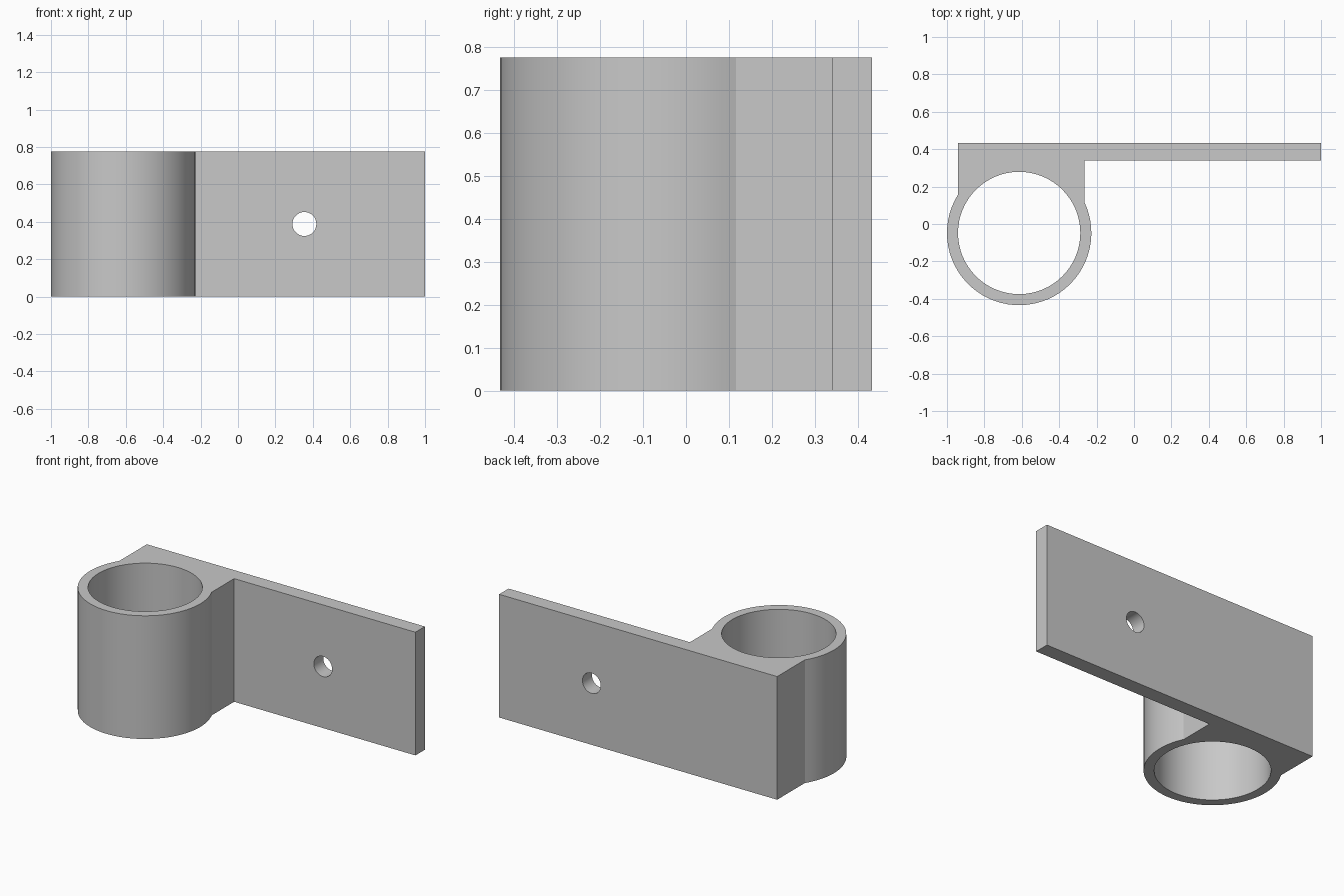
import bpy, bmesh
from math import cos, sin, pi, atan2, sqrt
from mathutils import Matrix

cube = bpy.data.objects.get("Cube")
if cube:
    bpy.data.objects.remove(cube, do_unlink=True)

HEIGHT = 0.777
CX, CY = -0.614, -0.048          # axis of the tube
R_OUT, R_IN = 0.386, 0.327
BLOCK_L, BLOCK_R = -0.94, -0.265  # sides of the block behind the tube
BACK, PLATE_FRONT = 0.434, 0.34

grey = bpy.data.materials.new("grey_metal")
grey.use_nodes = True
colour = (0.58, 0.58, 0.58, 1)
grey.diffuse_color = colour
grey.node_tree.nodes["Principled BSDF"].inputs["Base Color"].default_value = colour


def make_object(name, bm):
    bmesh.ops.recalc_face_normals(bm, faces=bm.faces)
    mesh = bpy.data.meshes.new(name)
    bm.to_mesh(mesh)
    bm.free()
    mesh.materials.append(grey)
    obj = bpy.data.objects.new(name, mesh)
    bpy.context.collection.objects.link(obj)
    return obj


def cylinder(name, radius, depth, sides, matrix):
    bm = bmesh.new()
    bmesh.ops.create_cone(bm, cap_ends=True, segments=sides, radius1=radius,
                          radius2=radius, depth=depth, matrix=matrix)
    return make_object(name, bm)


def cut(obj, cutter):
    mod = obj.modifiers.new("cut", "BOOLEAN")
    mod.operation = "DIFFERENCE"
    mod.solver = "EXACT"
    mod.object = cutter
    bpy.context.view_layer.objects.active = obj
    bpy.ops.object.modifier_apply(modifier=mod.name)
    bpy.data.objects.remove(cutter, do_unlink=True)


# Bracket outline: tube arc round the front, then block and plate
def meet_angle(x):
    dx = x - CX
    return atan2(sqrt(R_OUT ** 2 - dx ** 2), dx)


start = meet_angle(BLOCK_L)
end = meet_angle(BLOCK_R) + 2 * pi
STEPS = 44
outline = []
for i in range(STEPS + 1):
    a = start + (end - start) * i / STEPS
    outline.append((CX + R_OUT * cos(a), CY + R_OUT * sin(a)))
outline += [(BLOCK_R, PLATE_FRONT), (1, PLATE_FRONT), (1, BACK), (BLOCK_L, BACK)]

bm = bmesh.new()
base = bm.faces.new([bm.verts.new((x, y, 0)) for x, y in outline])
top = bmesh.ops.extrude_face_region(bm, geom=[base], use_keep_orig=True)["geom"]
bmesh.ops.translate(bm, vec=(0, 0, HEIGHT),
                    verts=[v for v in top if isinstance(v, bmesh.types.BMVert)])
bracket = make_object("tube_bracket", bm)

# Tube bore and screw hole through the plate
cut(bracket, cylinder("bore_cutter", R_IN, 2, 64,
                      Matrix.Translation((CX, CY, HEIGHT / 2))))
cut(bracket, cylinder("screw_hole_cutter", 0.064, 0.4, 32,
                      Matrix.Translation((0.355, 0.39, HEIGHT / 2))
                      @ Matrix.Rotation(pi / 2, 4, "X")))

# Smooth the curved walls, keep corners sharp
bpy.ops.object.select_all(action="DESELECT")
bracket.select_set(True)
bpy.context.view_layer.objects.active = bracket
bpy.ops.object.shade_smooth_by_angle(angle=pi / 10)
